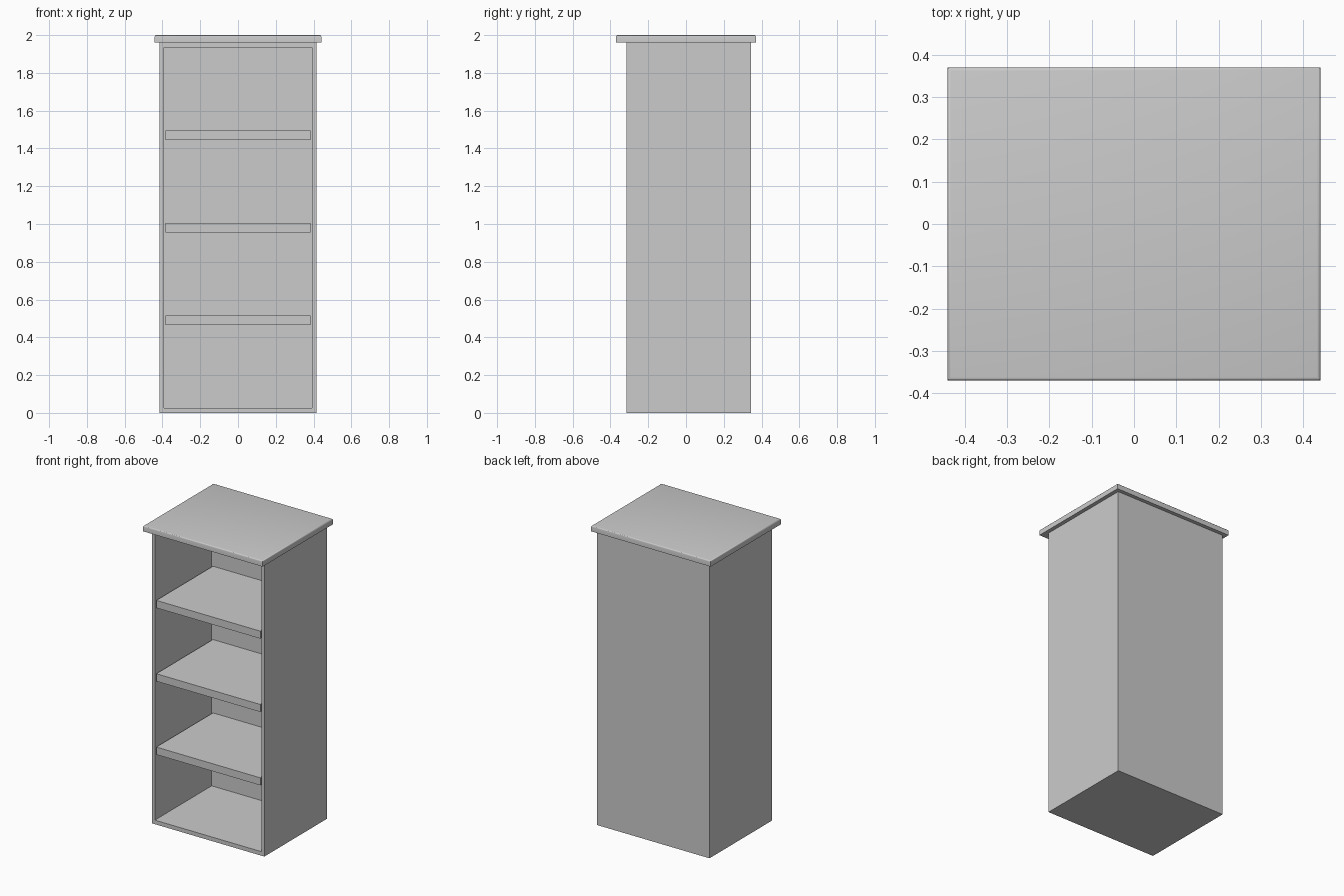
import bpy, bmesh
from mathutils import Vector

if "Cube" in bpy.data.objects:
    bpy.data.objects.remove(bpy.data.objects["Cube"])


def box(name, lo, hi):
    """Axis-aligned box between two corners."""
    lo, hi = Vector(lo), Vector(hi)
    bm = bmesh.new()
    bmesh.ops.create_cube(bm, size=1)
    for v in bm.verts:
        v.co = (lo + hi) / 2 + v.co * (hi - lo)
    mesh = bpy.data.meshes.new(name)
    bm.to_mesh(mesh)
    bm.free()
    ob = bpy.data.objects.new(name, mesh)
    bpy.context.collection.objects.link(ob)
    return ob


W, IN_W = 0.415, 0.384             # outer and inner half widths
FRONT, BACK, IN_BACK = -0.315, 0.345, 0.284
BODY_TOP, FLOOR, CEIL = 1.962, 0.027, 1.934
SHELF_T, COUNT = 0.05, 4

# Carcass: sides, floor, ceiling and back, open at the front.
carcass = box("carcass", (-W, FRONT, 0), (W, BACK, BODY_TOP))
bm = bmesh.new()
bm.from_mesh(carcass.data)
bm.normal_update()
front = next(f for f in bm.faces if f.normal.y < -0.9)
bmesh.ops.inset_region(bm, faces=[front], thickness=W - IN_W)
for v in front.verts:
    v.co.z = FLOOR if v.co.z < 1 else CEIL
new = bmesh.ops.extrude_discrete_faces(bm, faces=[front])["faces"][0]
for v in new.verts:
    v.co.y = IN_BACK
bmesh.ops.recalc_face_normals(bm, faces=bm.faces[:])
bm.to_mesh(carcass.data)
bm.free()

# Evenly spaced shelves, a hair behind the front edge.
bay = (CEIL - FLOOR - (COUNT - 1) * SHELF_T) / COUNT
for i in range(1, COUNT):
    z = FLOOR + i * bay + (i - 1) * SHELF_T
    box(f"shelf_{i}", (-IN_W, FRONT + 0.002, z), (IN_W, IN_BACK, z + SHELF_T))

# Overhanging top board with softened upper edges.
top = box("top_board", (-0.441, -0.37, BODY_TOP), (0.441, 0.37, 2.0))
bm = bmesh.new()
bm.from_mesh(top.data)
rim = [e for e in bm.edges if all(v.co.z > 1.99 for v in e.verts)]
bmesh.ops.bevel(bm, geom=rim, offset=0.008, segments=3, profile=0.5,
                affect='EDGES')
bm.to_mesh(top.data)
bm.free()
bpy.context.view_layer.objects.active = top
top.select_set(True)
bpy.ops.object.shade_smooth_by_angle(angle=0.7)
